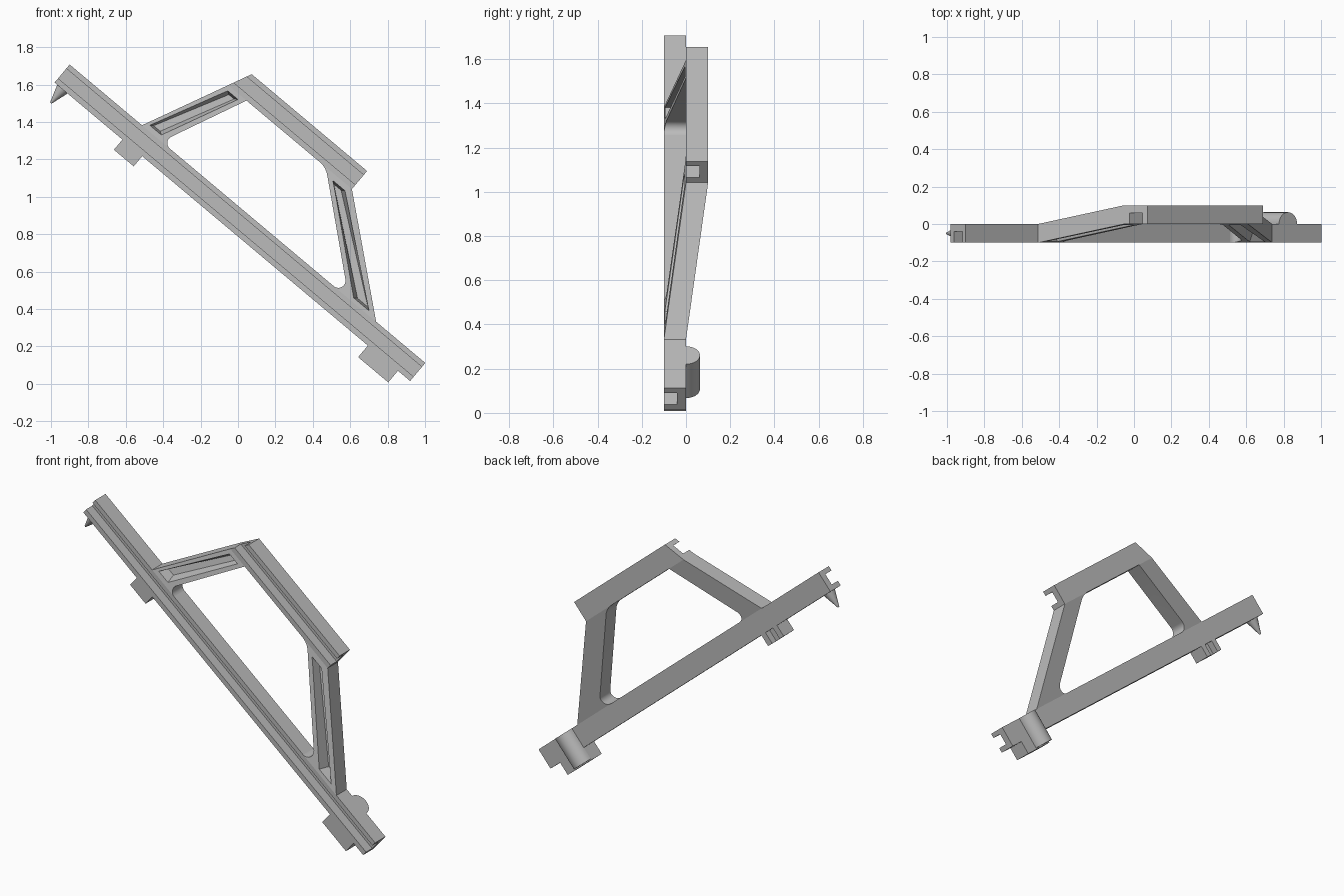
import bpy
import bmesh
from math import radians, sin, cos, pi
from mathutils import Matrix, Vector

if "Cube" in bpy.data.objects:
    bpy.data.objects.remove(bpy.data.objects["Cube"], do_unlink=True)

# One material for the whole bracket
grey = bpy.data.materials.new("light_grey")
grey.use_nodes = True
colour = (0.5, 0.5, 0.5, 1)
grey.diffuse_color = colour
grey.node_tree.nodes["Principled BSDF"].inputs["Base Color"].default_value = colour

# Parts are built along the long rail (s along, y depth, t across), then tilted
TILT = Matrix.Translation((-0.9, 0, 1.707)) @ Matrix.Rotation(radians(40), 4, "Y")
DEPTH = 0.1       # thickness of every member
RISE = 0.46       # height over which the arms step back by one thickness
RAIL = 0.126      # rail width


def finish(name, bm):
    bmesh.ops.recalc_face_normals(bm, faces=bm.faces)
    bm.transform(TILT)
    mesh = bpy.data.meshes.new(name)
    bm.to_mesh(mesh)
    bm.free()
    mesh.materials.append(grey)
    obj = bpy.data.objects.new(name, mesh)
    bpy.context.collection.objects.link(obj)
    return obj


def loft(name, ring_a, ring_b):
    """Solid between two matching rings of points."""
    bm = bmesh.new()
    a = [bm.verts.new(p) for p in ring_a]
    b = [bm.verts.new(p) for p in ring_b]
    bm.faces.new(a)
    bm.faces.new(b)
    for i in range(len(a)):
        j = (i + 1) % len(a)
        bm.faces.new((a[i], a[j], b[j], b[i]))
    return finish(name, bm)


def box(name, s0, s1, y0, y1, t0, t1):
    ring = [(s0, t0), (s1, t0), (s1, t1), (s0, t1)]
    return loft(name, [(s, y0, t) for s, t in ring], [(s, y1, t) for s, t in ring])


def ramped(outline, y):
    """Lay an outline on the sloping plane of the arms."""
    return [(s, y + DEPTH * t / RISE, t) for s, t in outline]


def fillet(corner, a, b, r, steps=8):
    """Rounded corner, from the side of a to the side of b."""
    c, a, b = Vector(corner), Vector(a), Vector(b)
    da, db = (a - c).normalized(), (b - c).normalized()
    half = da.angle(db) / 2
    mid = c + (da + db).normalized() * (r / sin(half))
    start = c + da * (r * cos(half) / sin(half)) - mid
    end = c + db * (r * cos(half) / sin(half)) - mid
    sweep = start.angle(end)
    pts = []
    for i in range(steps + 1):
        k = i / steps
        p = (start * sin((1 - k) * sweep) + end * sin(k * sweep)) / sin(sweep)
        pts.append(tuple(mid + p))
    return pts


def cut(obj, cutter):
    mod = obj.modifiers.new("cut", "BOOLEAN")
    mod.operation = "DIFFERENCE"
    mod.solver = "EXACT"
    mod.object = cutter
    bpy.context.view_layer.objects.active = obj
    bpy.ops.object.modifier_apply(modifier=mod.name)
    bpy.data.objects.remove(cutter, do_unlink=True)


def channel(name, t0, y0, start, end):
    """Rail of C section, open to the front; start may depend on t."""
    lo, hi = t0 + 0.03, t0 + RAIL - 0.028
    top, floor, back = t0 + RAIL, y0 + 0.06, y0 + DEPTH
    section = [(y0, t0), (y0, lo), (floor, lo), (floor, hi),
               (y0, hi), (y0, top), (back, top), (back, t0)]
    return loft(name, [(start(t), y, t) for y, t in section],
                [(end, y, t) for y, t in section])


def pocket(arm, low, high, t0, t1):
    """Tapered recess in the front of an arm."""
    def quad(ds, dt):
        return [(low[0] + ds, t0 + dt), (low[1] - ds, t0 + dt),
                (high[1] - ds, t1 - dt), (high[0] + ds, t1 - dt)]
    cut(arm, loft("pocket_cutter", ramped(quad(0, 0), -DEPTH - 0.003),
                  ramped(quad(0.018, 0.012), -0.04)))


# Rails
parts = [channel("long_rail", -RAIL, -DEPTH, lambda t: 0, 2.482),
         channel("upper_rail", RISE, 0, lambda t: 0.505 + 0.467 * t, 1.584)]

# Corners of the opening between the rails
low_l, low_r = (0.64, 0), (1.948, 0)
up_l, up_r = (0.848, RISE), (1.402, RISE)

# Right arm
outline = [(0.505, 0)] + fillet(low_l, low_r, up_l, 0.038) + [up_l, (0.72, RISE)]
arm = loft("right_arm", ramped(outline, -DEPTH), ramped(outline, 0))
pocket(arm, (0.536, 0.618), (0.737, 0.81), 0.026, 0.436)
parts.append(arm)

# Left arm
outline = ([(2.139, 0), (1.584, RISE)] + fillet(up_r, up_l, low_r, 0.12)
           + fillet(low_r, up_r, low_l, 0.038))
arm = loft("left_arm", ramped(outline, -DEPTH), ramped(outline, 0))
pocket(arm, (1.964, 2.073), (1.476, 1.562), 0.02, 0.43)
parts.append(arm)

# Blocks under the long rail; the upper one is slotted at the back
block = box("upper_block", 0.474, 0.612, -DEPTH, 0, -0.197, -RAIL)
cut(block, box("slot_cutter", 0.51, 0.576, -0.04, 0.02, -0.22, -0.1))
parts += [block, box("lower_block", 2.187, 2.397, -DEPTH, 0, -0.207, -RAIL)]

# Half-round bump across the back of the lower block
arc = [(2.25 + 0.063 * cos(pi * i / 16), 0.063 * sin(pi * i / 16)) for i in range(17)]
parts.append(loft("round_bump", [(s, y, -0.2) for s, y in arc],
                  [(s, y, 0) for s, y in arc]))

# Pointed peg at the upper end
bm = bmesh.new()
bmesh.ops.create_cone(bm, cap_ends=True, segments=24, radius1=0.005, radius2=0.037,
                      depth=0.1, matrix=Matrix.Translation((0.055, -0.05, -0.173)))
parts.append(finish("pointed_peg", bm))

# Smooth the curves, keep the edges sharp
bpy.ops.object.select_all(action="DESELECT")
for obj in parts:
    obj.select_set(True)
bpy.context.view_layer.objects.active = parts[0]
bpy.ops.object.shade_smooth_by_angle(angle=radians(30))
